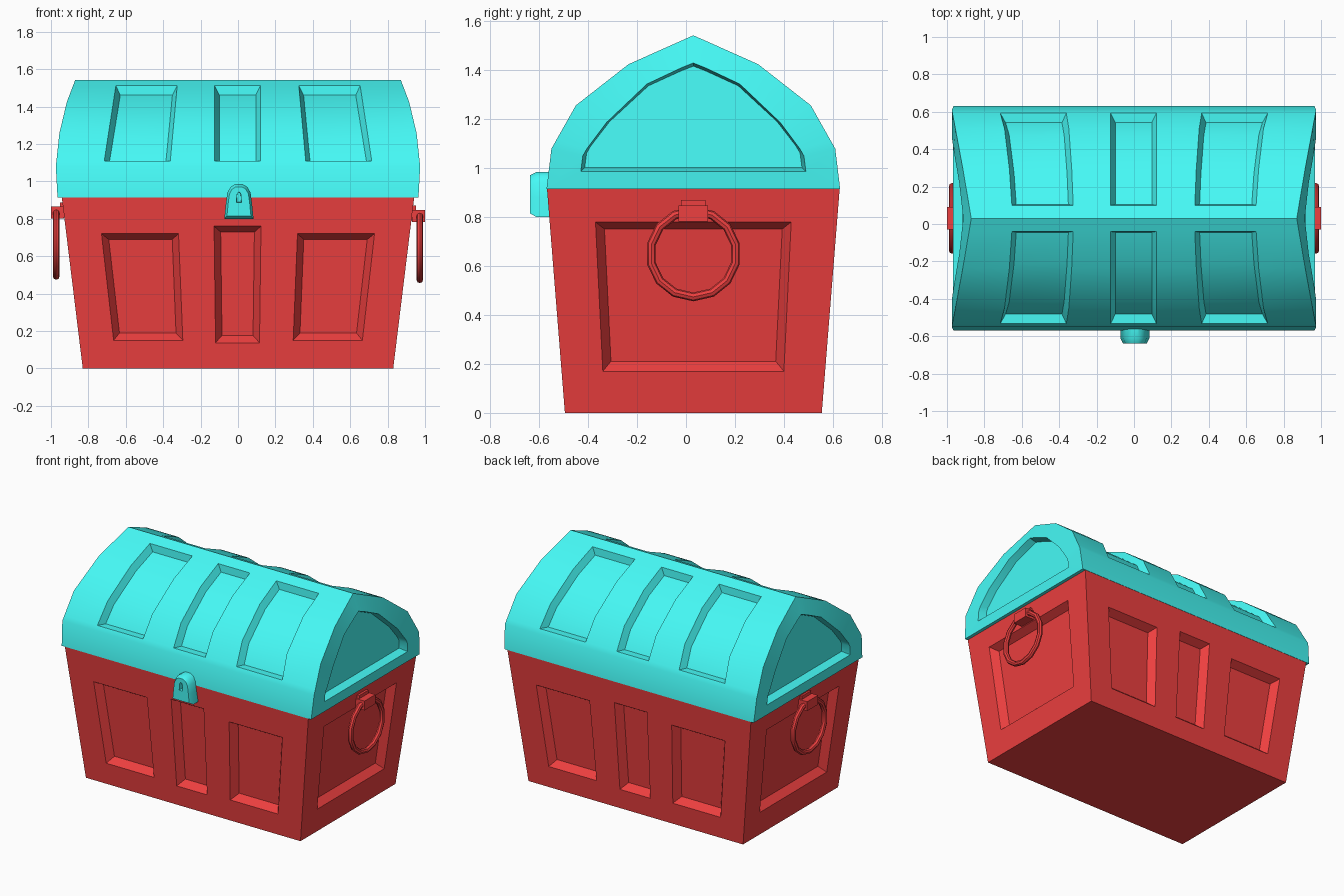
import bpy, bmesh, math
from mathutils import Matrix, Vector

if "Cube" in bpy.data.objects:
    bpy.data.objects.remove(bpy.data.objects["Cube"])

CY = 0.03  # centre line of the chest in y


def material(name, rgb):
    m = bpy.data.materials.new(name)
    m.diffuse_color = (*rgb, 1)
    m.use_nodes = True
    m.node_tree.nodes["Principled BSDF"].inputs["Base Color"].default_value = m.diffuse_color
    return m


RED = material("red", (0.85, 0.05, 0.05))
CYAN = material("cyan", (0.06, 0.95, 0.92))


def finish(bm, name, mat, smooth=None):
    bmesh.ops.recalc_face_normals(bm, faces=bm.faces[:])
    me = bpy.data.meshes.new(name)
    bm.to_mesh(me)
    bm.free()
    ob = bpy.data.objects.new(name, me)
    bpy.context.collection.objects.link(ob)
    me.materials.append(mat)
    if smooth:
        bpy.ops.object.select_all(action='DESELECT')
        ob.select_set(True)
        bpy.context.view_layer.objects.active = ob
        bpy.ops.object.shade_smooth_by_angle(angle=math.radians(smooth))
    return ob


def grid(bm, cols):
    """Quad mesh from columns of points; returns faces[col][row]."""
    vs = [[bm.verts.new(p) for p in c] for c in cols]
    return [[bm.faces.new((a[j], b[j], b[j + 1], a[j + 1])) for j in range(len(a) - 1)]
            for a, b in zip(vs, vs[1:])]


def close_and_recess(bm, panels, width, depth):
    bmesh.ops.remove_doubles(bm, verts=bm.verts[:], dist=1e-4)
    bmesh.ops.holes_fill(bm, edges=[e for e in bm.edges if e.is_boundary], sides=0)
    bmesh.ops.recalc_face_normals(bm, faces=bm.faces[:])
    bmesh.ops.inset_region(bm, faces=panels, thickness=width, depth=-depth,
                           use_even_offset=True)


# Body: four leaning walls with recessed panels
TOP = 0.915


def half_x(z):
    return 0.83 + 0.112 * z / TOP


def half_y(z):
    return 0.525 + 0.073 * z / TOP


# panel edge: (u at low, z low, u at high, z high)
long_edges = [(-0.665, 0.15, -0.73, 0.72), (-0.295, 0.15, -0.318, 0.72),
              (-0.12, 0.137, -0.128, 0.76), (0.115, 0.137, 0.123, 0.76),
              (0.295, 0.15, 0.318, 0.72), (0.665, 0.15, 0.73, 0.72)]
short_edges = [(-0.37, 0.17, -0.40, 0.78), (0.37, 0.17, 0.40, 0.78)]


def wall(bm, edges, half_u, place):
    zs = (0, 0.15, 0.75, TOP)
    cols = [[(-half_u(z), z) for z in zs]]
    for u0, z0, u1, z1 in edges:
        cols.append([(u0 * 0.98, 0), (u0, z0), (u1, z1), (u1 * 1.01, TOP)])
    cols.append([(half_u(z), z) for z in zs])
    faces = grid(bm, [[place(u, z) for u, z in c] for c in cols])
    return [f[1] for f in faces[1::2]]


bm = bmesh.new()
panels = []
for s in (-1, 1):
    panels += wall(bm, long_edges, half_x, lambda u, z: (u, CY + s * half_y(z), z))
    panels += wall(bm, short_edges, half_y, lambda u, z: (s * half_x(z), CY + u, z))
close_and_recess(bm, panels, 0.035, 0.05)
finish(bm, "chest_body", RED)

# Lid: pointed barrel with recessed panels and recessed ends
outer = [(0.6, 0.915), (0.58, 1.08), (0.563, 1.11), (0.48, 1.257),
         (0.265, 1.425), (0.07, 1.512), (0, 1.543)]
inner = [(0.46, 0.987), (0.452, 1.05), (0.435, 1.08), (0.355, 1.187),
         (0.19, 1.344), (0.05, 1.41), (0, 1.43)]
bulge = [(0.915, 0.965), (1.08, 0.974), (1.257, 0.955), (1.425, 0.915), (1.543, 0.87)]


def full(half):
    return [(-y, z) for y, z in half] + [(y, z) for y, z in half[-2::-1]]


def lid_end(z):
    for (z0, x0), (z1, x1) in zip(bulge, bulge[1:]):
        if z <= z1:
            return x0 + (x1 - x0) * (z - z0) / (z1 - z0)
    return bulge[-1][1]


def lid_x(low, high):
    return lambda z: low + (high - low) * (z - 1.11) / 0.402


column_x = [lambda z: -lid_end(z), lid_x(-0.715, -0.653), lid_x(-0.362, -0.325),
            lid_x(-0.125, -0.125), lid_x(0.12, 0.12), lid_x(0.362, 0.325),
            lid_x(0.715, 0.653), lid_end]
bm = bmesh.new()
faces = grid(bm, [[(fx(z), CY + y, z) for y, z in full(outer)] for fx in column_x])
panels = [col[r] for col in faces[1::2] for r in (2, 3, 4, 7, 8, 9)]
floor = [(y * 0.965, 1.003 + (z - 0.987) * 0.935) for y, z in inner]
for s in (-1, 1):
    loops = []
    for prof, sink in ((outer, 0), (inner, 0), (floor, 0.055)):
        pts = [(s * (lid_end(z) - sink), CY + y, z) for y, z in full(prof)]
        loops.append(pts + pts[:1])
    grid(bm, loops)
    bm.faces.new([bm.verts.new(p) for p in loops[-1][:-1]])
close_and_recess(bm, panels, 0.025, 0.045)
finish(bm, "lid", CYAN, 30)

# Latch with keyhole
half = [(0.078, 0.80), (0.07, 0.88), (0.062, 0.94), (0.045, 0.97), (0.02, 0.985)]
outline = half + [(-x, z) for x, z in half[::-1]]
bm = bmesh.new()
loops = []
for sx, sz, y in ((1, 1, -0.54), (1, 1, -0.61), (0.82, 0.84, -0.638),
                  (0.17, 0.3, -0.638), (0.15, 0.28, -0.605)):
    pts = [(0.005 + x * sx, y, 0.895 + (z - 0.895) * sz + (0.02 if sz < 0.5 else 0))
           for x, z in outline]
    loops.append(pts + pts[:1])
grid(bm, loops)
bmesh.ops.remove_doubles(bm, verts=bm.verts[:], dist=1e-5)
bmesh.ops.holes_fill(bm, edges=[e for e in bm.edges if e.is_boundary], sides=0)
finish(bm, "latch", CYAN, 30)


# Ring handles with mounts on both ends
def box(bm, centre, size):
    bmesh.ops.create_cube(bm, size=1, matrix=Matrix.Translation(centre)
                          @ Matrix.Diagonal((*size, 1)))


for s, name in ((-1, "left"), (1, "right")):
    lift = 0.018 if s < 0 else 0
    bm = bmesh.new()
    box(bm, Vector((s * 0.965, CY, 0.815 + lift)), (0.07, 0.12, 0.065))
    box(bm, Vector((s * 0.938, CY, 0.83 + lift)), (0.03, 0.10, 0.08))
    finish(bm, name + "_handle_mount", RED)
    bpy.ops.mesh.primitive_torus_add(
        major_segments=14, minor_segments=8, major_radius=0.176, minor_radius=0.018,
        location=(s * 0.972, CY, 0.65 + lift), rotation=(0, math.pi / 2, 0))
    ring = bpy.context.object
    ring.name = name + "_handle_ring"
    ring.data.materials.append(RED)
    bpy.ops.object.shade_smooth_by_angle(angle=math.radians(30))
